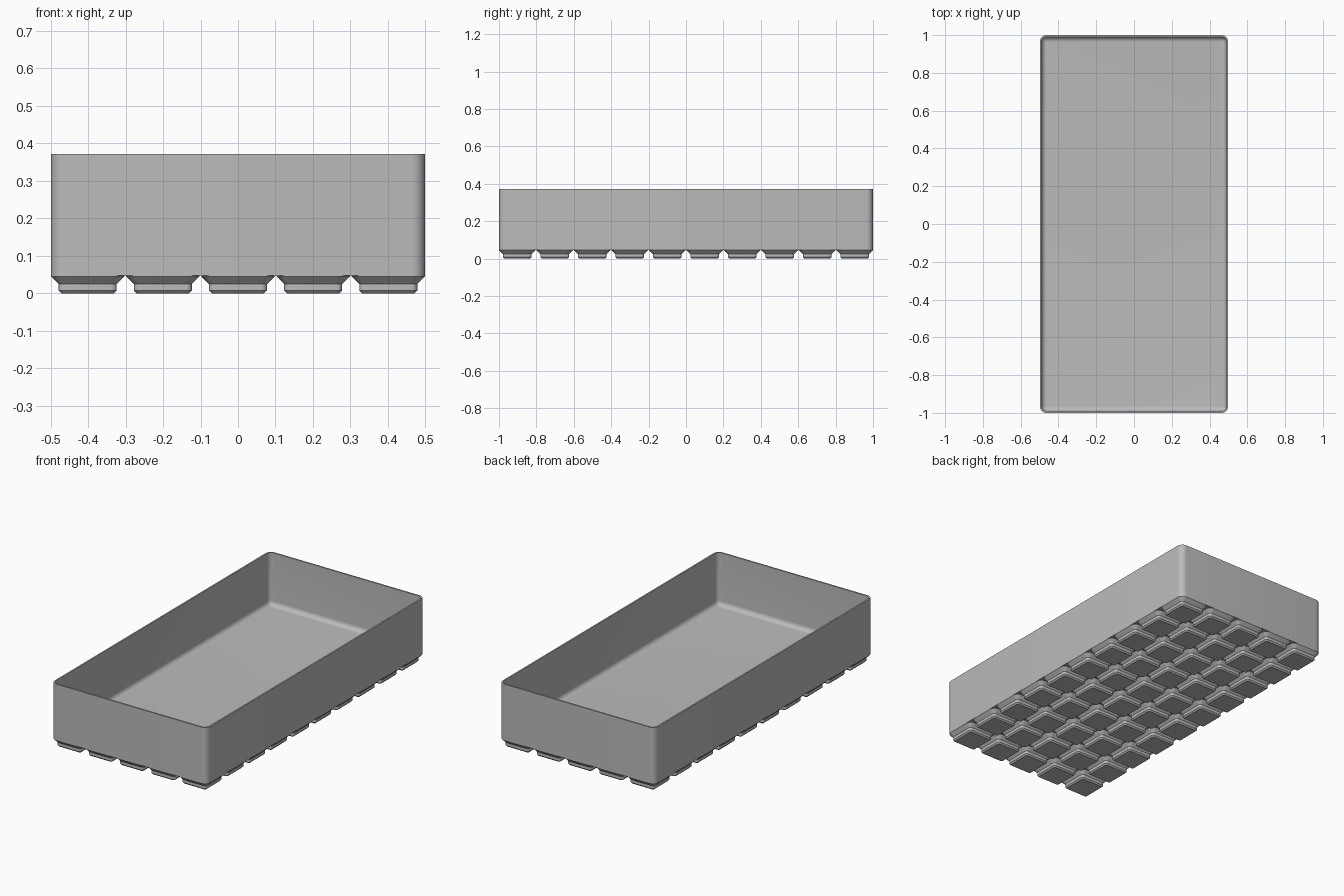
import bpy, bmesh
from math import sin, cos, pi, radians

if "Cube" in bpy.data.objects:
    bpy.data.objects.remove(bpy.data.objects["Cube"])

MM = 2 / 209.5            # one millimetre in model units
COLS, ROWS, PITCH = 5, 10, 21 * MM
HX, HY = 52.25 * MM, 1.0  # half size of the tray
BASE_Z, FLOOR_Z, TOP_Z = 0.047, 0.067, 0.372
WALL, FILLET = 0.95 * MM, 2.8 * MM

grey = bpy.data.materials.new("plain grey")
grey.use_nodes = True
grey.diffuse_color = (0.5, 0.5, 0.5, 1)
grey.node_tree.nodes["Principled BSDF"].inputs["Base Color"].default_value = (0.5, 0.5, 0.5, 1)


def rounded_ring(bm, hx, hy, r, z, steps=8):
    """Loop of vertices around a rounded rectangle."""
    ring = []
    for i, (sx, sy) in enumerate([(1, 1), (-1, 1), (-1, -1), (1, -1)]):
        for k in range(steps + 1):
            a = (i + k / steps) * pi / 2
            ring.append(bm.verts.new((sx * (hx - r) + r * cos(a), sy * (hy - r) + r * sin(a), z)))
    return ring


def loft(name, hx, hy, radius, profile, steps=8):
    """Closed solid through (inset, z) rings, capped at both ends."""
    bm = bmesh.new()
    rings = [rounded_ring(bm, hx - d, hy - d, max(radius - d, 0.3 * MM), z, steps) for d, z in profile]
    for a, b in zip(rings, rings[1:]):
        for i in range(len(a)):
            j = (i + 1) % len(a)
            bm.faces.new((a[i], a[j], b[j], b[i]))
    bm.faces.new(rings[0][::-1])
    bm.faces.new(rings[-1])
    bmesh.ops.recalc_face_normals(bm, faces=bm.faces)
    mesh = bpy.data.meshes.new(name)
    bm.to_mesh(mesh)
    bm.free()
    mesh.materials.append(grey)
    obj = bpy.data.objects.new(name, mesh)
    bpy.context.collection.objects.link(obj)
    bpy.ops.object.select_all(action="DESELECT")
    obj.select_set(True)
    bpy.context.view_layer.objects.active = obj
    bpy.ops.object.shade_smooth_by_angle(angle=radians(30))
    return obj


# Open tray: outer wall, rim, inner wall, then a rounded run into the floor
fillet = [(WALL + FILLET * (1 - cos(t)), FLOOR_Z + FILLET * (1 - sin(t)))
          for t in (k * pi / 16 for k in range(9))]
loft("tray", HX, HY, 3.75 * MM, [(0, BASE_Z), (0, TOP_Z), (WALL, TOP_Z)] + fillet)

# Stepped feet: small chamfer, straight band, large chamfer up to the base
foot_profile = [(2.95 * MM, 0), (2.15 * MM, 0.8 * MM), (2.15 * MM, 2.6 * MM),
                (0, 4.75 * MM), (0, BASE_Z + 0.002)]
half = 10.25 * MM
first = loft("foot", half, half, 3.75 * MM, foot_profile, 6)
for col in range(COLS):
    for row in range(ROWS):
        foot = first if col == row == 0 else first.copy()
        if foot is not first:
            bpy.context.collection.objects.link(foot)
        foot.name = f"foot_{col + 1}_{row + 1}"
        foot.location = ((col - (COLS - 1) / 2) * PITCH, (row - (ROWS - 1) / 2) * PITCH, 0)
